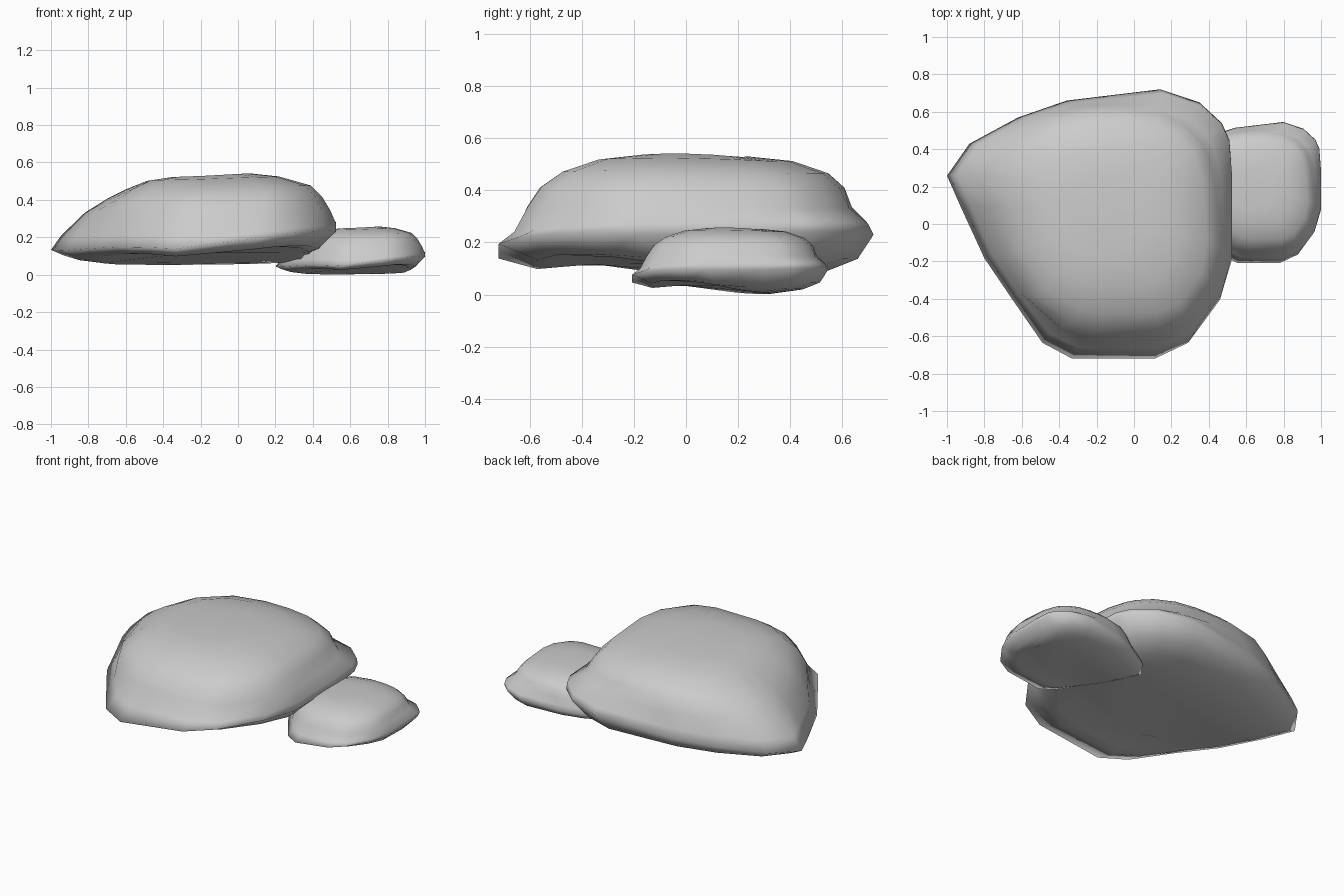
import bpy, bmesh, math

if "Cube" in bpy.data.objects:
    bpy.data.objects.remove(bpy.data.objects["Cube"])

# Plan outline of the rock at its widest
OUTLINE = [(-1, .26), (-.92, .08), (-.8, -.18), (-.65, -.4), (-.49, -.63), (-.33, -.715), (.11, -.715),
           (.29, -.63), (.46, -.4), (.525, -.18), (.525, .25), (.51, .45), (.47, .54), (.35, .65),
           (.14, .72), (-.11, .69), (-.36, .66), (-.62, .57), (-.88, .43)]
CX, CY, HX, HY = -.2375, .0025, .7625, .7175

# Rings from bottom to top: x min/max, y min/max, height, tilt in x, tilt in y, boxiness
RINGS = [(-.71, .335, -.35, .30, .08, .01, -.028, .4),
         (-.85, .38, -.50, .54, .09, .01, -.006, .2),
         (-.93, .43, -.57, .66, .11, .015, .02, .05),
         (-1, .525, -.72, .72, .17, .05, .035, 0),
         (-.945, .525, -.66, .70, .24, .035, .015, .05),
         (-.82, .495, -.61, .665, .337, .005, 0, .35),
         (-.70, .45, -.56, .63, .412, .005, 0, .55),
         (-.60, .39, -.48, .56, .467, .01, 0, .7),
         (-.49, .22, -.34, .42, .513, .012, 0, .75),
         (-.37, .06, -.18, .25, .53, .012, 0, .8)]


def rock(name, centre, scale, base):
    bm = bmesh.new()
    loops = []
    for x0, x1, y0, y1, z, tx, ty, box in RINGS:
        loop = []
        for px, py in OUTLINE:
            u, v = (px - CX) / HX, (py - CY) / HY
            back_right = max(0, u) * max(0, v)
            front = abs(u) * max(0, -v)
            # blend the outline towards a rounded rectangle
            k = (abs(u) ** 3.5 + abs(v) ** 3.5) ** (-1 / 3.5)
            f = 1 + box * (k - 1)
            h = z + tx * u + ty * v
            if z > .3:       # sloping back right shoulder
                f *= 1 - .11 * back_right
                h -= .015 * back_right
            elif z < .2:     # undercut front corners
                h += .08 * front
            u, v = u * f, v * f
            x = (x0 + x1) / 2 + u * (x1 - x0) / 2
            y = (y0 + y1) / 2 + v * (y1 - y0) / 2
            loop.append(bm.verts.new((centre[0] + (x - CX) * scale,
                                      centre[1] + (y - CY) * scale,
                                      base + (h - .055) * scale)))
        loops.append(loop)
    n = len(OUTLINE)
    for a, b in zip(loops, loops[1:]):
        for i in range(n):
            j = (i + 1) % n
            bm.faces.new((a[i], a[j], b[j], b[i]))
    bm.faces.new(loops[0][::-1])
    bm.faces.new(loops[-1])
    bmesh.ops.recalc_face_normals(bm, faces=bm.faces)
    for f in bm.faces:
        f.smooth = True
    mesh = bpy.data.meshes.new(name)
    bm.to_mesh(mesh)
    bm.free()
    ob = bpy.data.objects.new(name, mesh)
    bpy.context.collection.objects.link(ob)
    return ob


# The small rock is the same boulder at about half size
rock("large_rock", (CX, CY), 1, .055)
rock("small_rock", (.6, .17), .523, .003)
